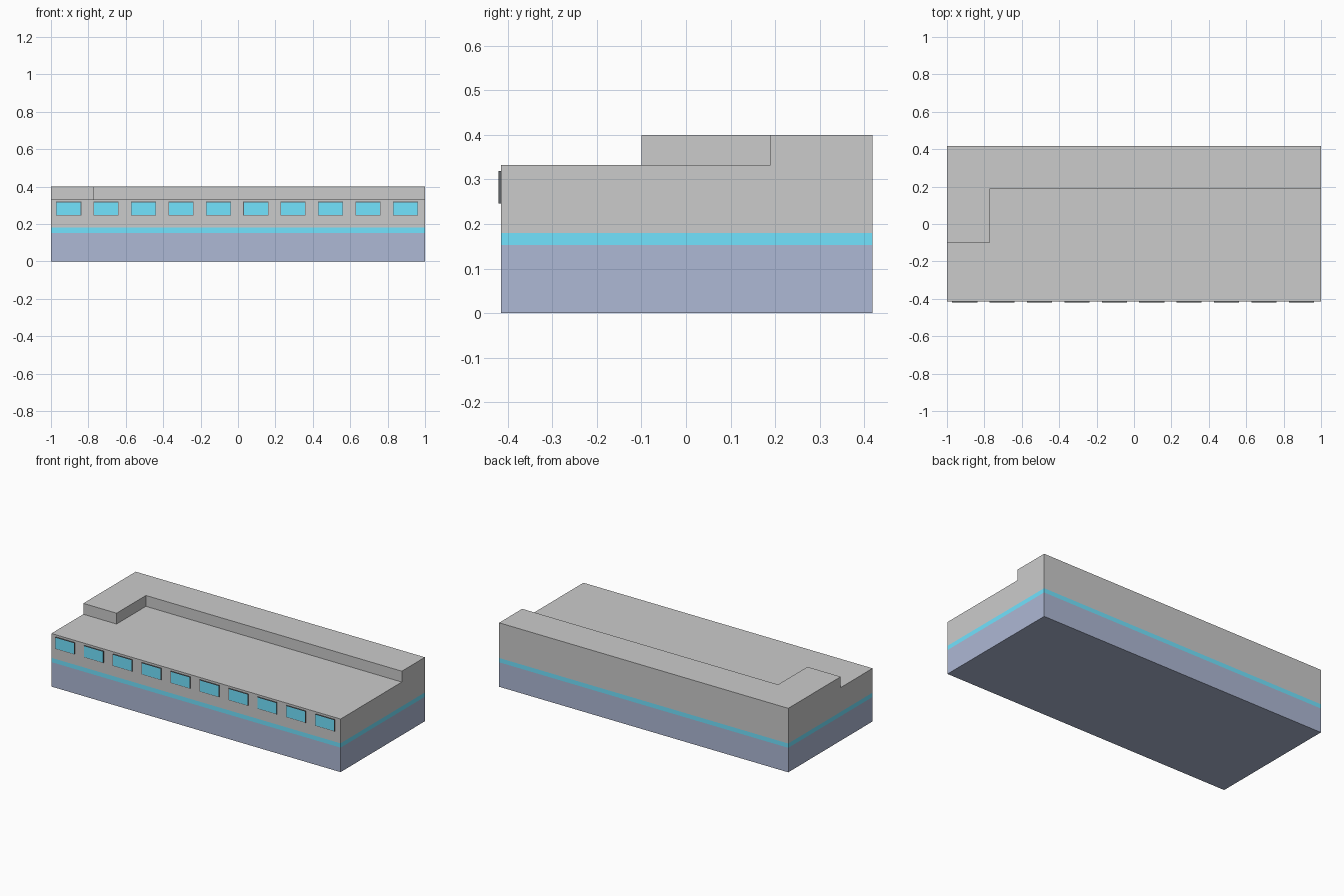
import bpy, bmesh

if "Cube" in bpy.data.objects:
    bpy.data.objects.remove(bpy.data.objects["Cube"])

X, Y0, Y1 = 1.0, -0.415, 0.418
Z_BASE, Z_BAND, Z_ROOF, Z_TOP = 0.153, 0.18, 0.332, 0.40


def material(name, rgb):
    m = bpy.data.materials.new(name)
    m.diffuse_color = (*rgb, 1)
    m.use_nodes = True
    m.node_tree.nodes["Principled BSDF"].inputs["Base Color"].default_value = m.diffuse_color
    return m


def finish(bm, name, *mats):
    bmesh.ops.recalc_face_normals(bm, faces=bm.faces)
    me = bpy.data.meshes.new(name)
    bm.to_mesh(me)
    bm.free()
    for m in mats:
        me.materials.append(m)
    ob = bpy.data.objects.new(name, me)
    bpy.context.collection.objects.link(ob)
    return ob


def box(name, lo, hi, mat):
    bm = bmesh.new()
    bmesh.ops.create_cube(bm, size=1)
    for v in bm.verts:
        v.co = [(a + b) / 2 + c * (b - a) for a, b, c in zip(lo, hi, v.co)]
    return finish(bm, name, mat)


navy = material("navy", (0.42, 0.48, 0.66))
cyan = material("cyan", (0.17, 0.77, 1.0))
dark = material("dark_frame", (0.12, 0.13, 0.14))

# Lower wall and coloured stripe
box("lower_wall", (-X, Y0, 0), (X, Y1, Z_BASE), navy)
box("stripe", (-X, Y0, Z_BASE), (X, Y1, Z_BAND), cyan)

# Upper storey: split roof into terrace and raised L, then extrude the L
bm = bmesh.new()
sx, sy, ey = -0.77, 0.19, -0.10
terrace = [(-X, Y0), (X, Y0), (X, sy), (sx, sy), (sx, ey), (-X, ey)]
raised = [(-X, ey), (sx, ey), (sx, sy), (X, sy), (X, Y1), (-X, Y1)]
faces = [bm.faces.new([bm.verts.new((x, y, Z_BAND)) for x, y in p])
         for p in (terrace, raised)]
bmesh.ops.remove_doubles(bm, verts=bm.verts, dist=1e-4)
storey = bmesh.ops.extrude_face_region(bm, geom=list(bm.faces), use_keep_orig=True)["geom"]
for v in (g for g in storey if isinstance(g, bmesh.types.BMVert)):
    v.co.z = Z_ROOF
top = [f for f in bm.faces
       if all(v.co.z > Z_ROOF - 1e-4 for v in f.verts) and f.calc_center_median().y > 0.05]
step = bmesh.ops.extrude_face_region(bm, geom=top)["geom"]
for v in (g for g in step if isinstance(g, bmesh.types.BMVert)):
    v.co.z = Z_TOP
bmesh.ops.delete(bm, geom=[f for f in top if f.is_valid], context='FACES')
finish(bm, "upper_storey")

# Row of framed windows along the front
for i in range(10):
    cx = -0.905 + 0.2 * i
    name = f"window_{i + 1}"
    ob = box(name, (cx - 0.067, -0.4205, 0.246), (cx + 0.067, Y0, 0.319), dark)
    ob.data.materials.append(cyan)
    bm = bmesh.new()
    bm.from_mesh(ob.data)
    front = min(bm.faces, key=lambda f: f.calc_center_median().y)
    bmesh.ops.inset_region(bm, faces=[front], thickness=0.004, depth=0)
    front.material_index = 1
    bm.to_mesh(ob.data)
    bm.free()
